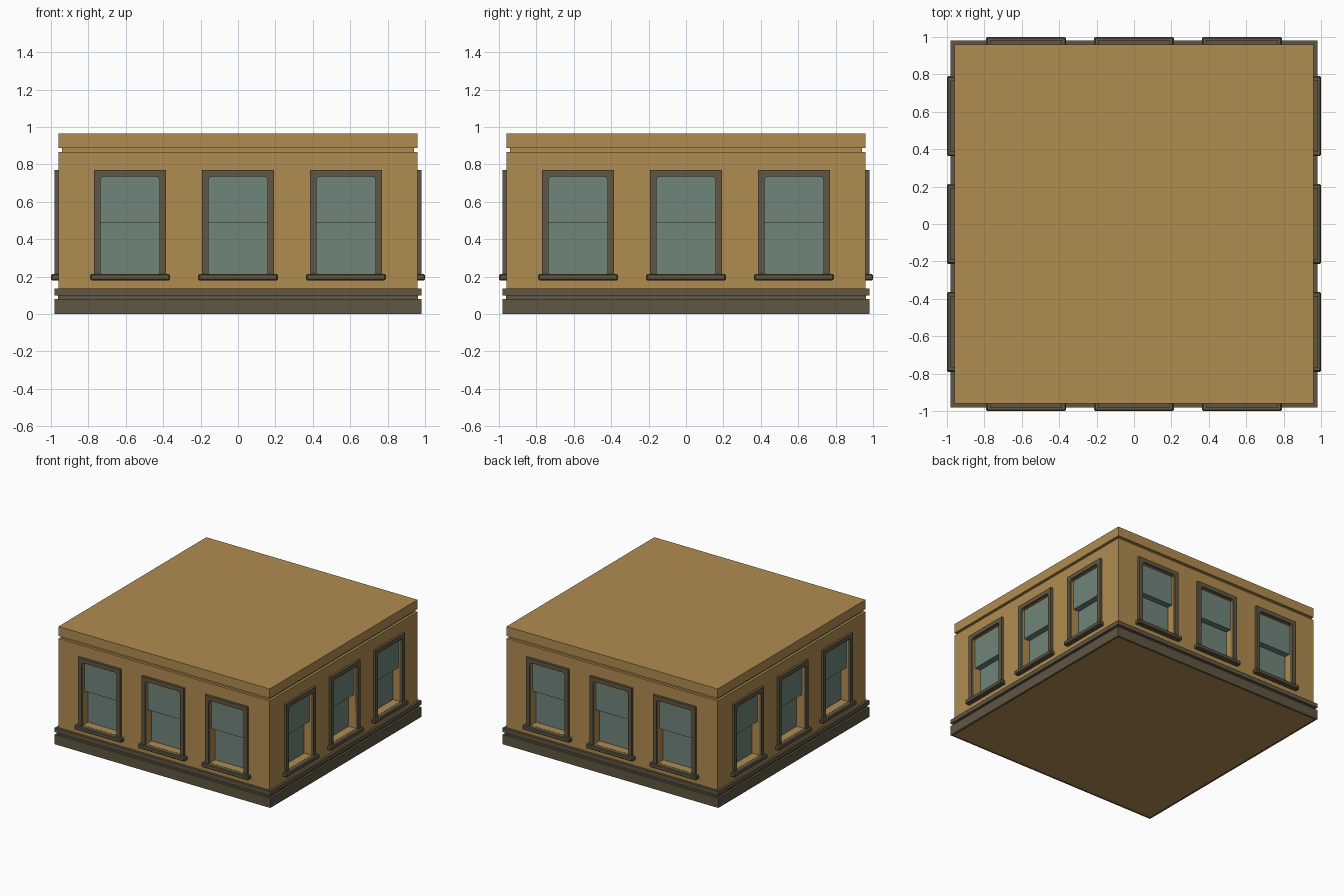
import bpy, bmesh, math
from mathutils import Matrix, Vector

if "Cube" in bpy.data.objects:
    bpy.data.objects.remove(bpy.data.objects["Cube"])


def material(name, rgb):
    m = bpy.data.materials.new(name)
    m.diffuse_color = (*rgb, 1)
    m.use_nodes = True
    m.node_tree.nodes["Principled BSDF"].inputs["Base Color"].default_value = m.diffuse_color
    return m


TAN = material("tan wall", (0.434, 0.262, 0.080))
DARK = material("dark trim", (0.117, 0.093, 0.054))
GLASS = material("green glass", (0.162, 0.235, 0.195))


def finish(bm, name, mat):
    bmesh.ops.recalc_face_normals(bm, faces=bm.faces)
    me = bpy.data.meshes.new(name)
    bm.to_mesh(me)
    bm.free()
    me.materials.append(mat)
    return me


def add(name, me):
    ob = bpy.data.objects.new(name, me)
    bpy.context.collection.objects.link(ob)
    return ob


def square_sweep(name, profile, mat, closed):
    """Sweep a (half width, height) profile around a square plan."""
    bm = bmesh.new()
    corners = ((-1, -1), (1, -1), (1, 1), (-1, 1))
    loops = [[bm.verts.new((r * x, r * y, z)) for x, y in corners] for r, z in profile]
    n = len(loops)
    for i in range(n if closed else n - 1):
        a, b = loops[i], loops[(i + 1) % n]
        for k in range(4):
            j = (k + 1) % 4
            bm.faces.new((a[k], a[j], b[j], b[k]))
    if not closed:
        bm.faces.new(loops[0])
        bm.faces.new(loops[-1])
    return add(name, finish(bm, name, mat))


def add_box(bm, lo, hi, matrix=Matrix()):
    size = [b - a for a, b in zip(lo, hi)]
    mid = [(a + b) / 2 for a, b in zip(lo, hi)]
    bmesh.ops.create_cube(bm, size=1, matrix=matrix @ Matrix.Translation(mid) @ Matrix.Diagonal((*size, 1)))


def box_mesh(name, lo, hi, mat, bevel=0):
    bm = bmesh.new()
    add_box(bm, lo, hi)
    if bevel:
        bmesh.ops.bevel(bm, geom=bm.edges[:], offset=bevel, segments=1, affect='EDGES')
    return finish(bm, name, mat)


# Window dimensions
W, OUT, SILL = 0.158, 0.192, 0.213        # half widths: opening, frame, sill
Z0, ZM, Z1, ZT = 0.214, 0.489, 0.735, 0.77
BACK = 0.89

# One placement for each window: three on each of the four sides
places = [Matrix.Rotation(math.radians(90 * s), 4, 'Z') @ Matrix.Translation((u, 0, 0))
          for s in range(4) for u in (-0.577, 0, 0.577)]

# Walls with the cornice groove, and openings cut for the windows
walls = square_sweep("walls", [(0.96, 0), (0.96, 0.866), (0.94, 0.866), (0.94, 0.887),
                               (0.96, 0.887), (0.96, 0.965)], TAN, False)
bm = bmesh.new()
for m in places:
    add_box(bm, (-W, -1.1, Z0), (W, -BACK, Z1), m)
cutter = add("opening_cutter", finish(bm, "opening_cutter", TAN))
cutter.hide_render = True
mod = walls.modifiers.new("openings", 'BOOLEAN')
mod.operation, mod.solver, mod.object = 'DIFFERENCE', 'EXACT', cutter
bpy.context.view_layer.update()
cut = bpy.data.meshes.new_from_object(walls.evaluated_get(bpy.context.evaluated_depsgraph_get()))
walls.modifiers.clear()
walls.data = cut
bpy.data.objects.remove(cutter)

# Plinth ring with its groove
square_sweep("plinth", [(0.96, 0), (0.98, 0), (0.98, 0.08), (0.963, 0.08), (0.963, 0.10),
                        (0.98, 0.10), (0.98, 0.135), (0.96, 0.135)], DARK, True)

# Window surround: flat arch with rounded inner top corners
R = 0.02
arc = [(W - R + R * math.cos(a), Z1 - R + R * math.sin(a))
       for a in (math.radians(22.5 * i) for i in range(5))]
outline = [(-OUT, Z0), (-OUT, ZT), (OUT, ZT), (OUT, Z0), (W, Z0)] + arc
outline += [(-x, z) for x, z in reversed(arc)] + [(-W, Z0)]
bm = bmesh.new()
face = bm.faces.new([bm.verts.new((x, -0.98, z)) for x, z in outline])
ext = bmesh.ops.extrude_face_region(bm, geom=[face])
bmesh.ops.translate(bm, vec=Vector((0, 0.025, 0)),
                    verts=[v for v in ext["geom"] if isinstance(v, bmesh.types.BMVert)])
frame = finish(bm, "window_frame", DARK)

# Sill and the two panes, the upper one standing forward
sill = box_mesh("window_sill", (-SILL, -1.0, 0.18), (SILL, -0.955, Z0), DARK, 0.006)
upper = box_mesh("upper_pane", (-W, -0.945, ZM), (W, -BACK, Z1), GLASS)
lower = box_mesh("lower_pane", (-W, -BACK - 0.005, Z0), (W, -BACK, ZM), GLASS)

for i, m in enumerate(places):
    for me in (frame, sill, upper, lower):
        add(f"{me.name}_{i + 1}", me).matrix_world = m
